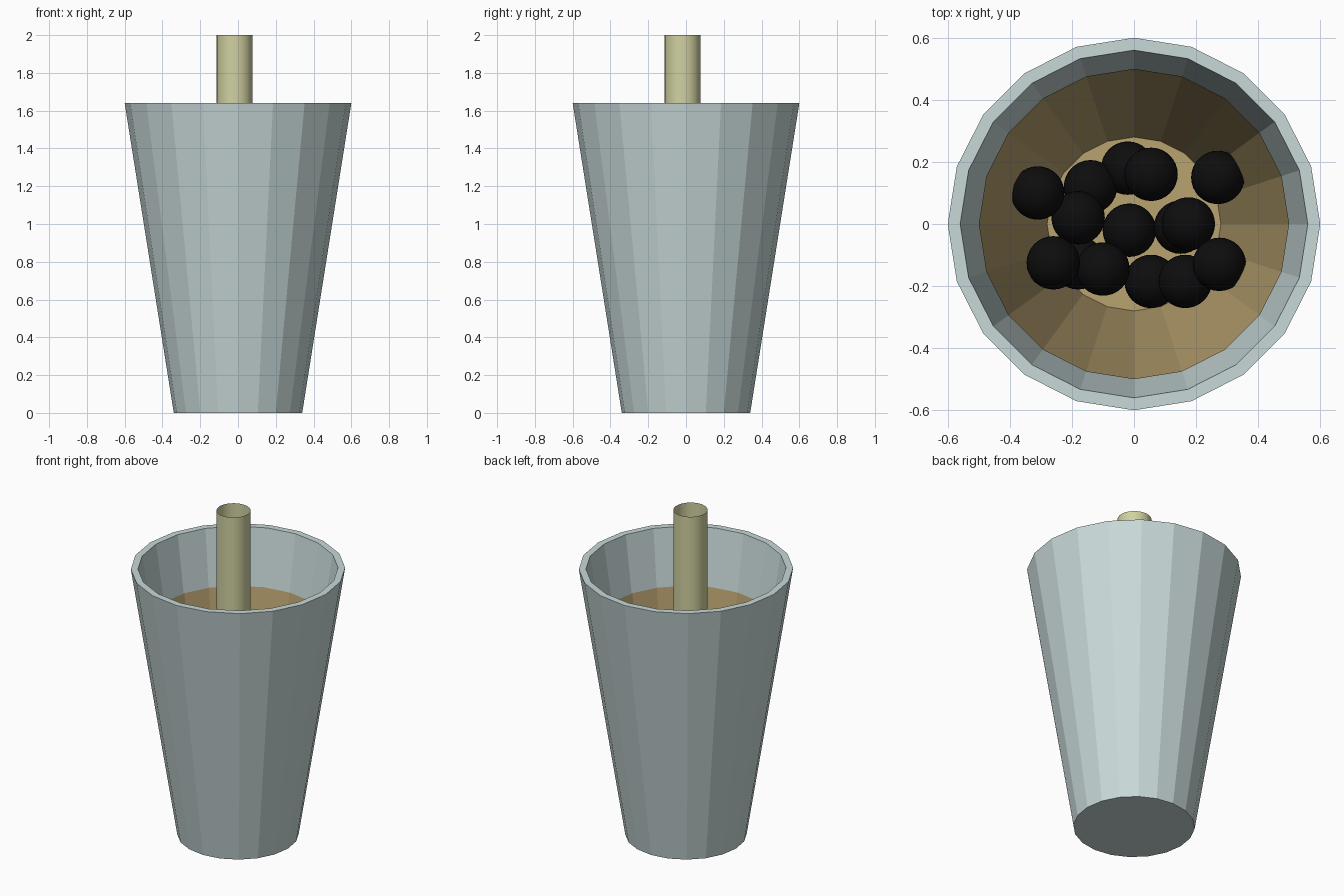
import bpy, bmesh, math

if "Cube" in bpy.data.objects:
    bpy.data.objects.remove(bpy.data.objects["Cube"])


def material(name, rgb):
    m = bpy.data.materials.new(name)
    m.diffuse_color = (*rgb, 1)
    m.use_nodes = True
    m.node_tree.nodes["Principled BSDF"].inputs["Base Color"].default_value = m.diffuse_color
    return m


def lathe(name, profile, sides, mat, cap_start=False, cap_end=False, loc=(0, 0, 0), smooth=False):
    """Spin (radius, z) points round the z axis."""
    bm = bmesh.new()
    rings = [[bm.verts.new((r * math.cos(2 * math.pi * i / sides),
                            r * math.sin(2 * math.pi * i / sides), z))
              for i in range(sides)] for r, z in profile]
    for a, b in zip(rings, rings[1:]):
        for i in range(sides):
            j = (i + 1) % sides
            bm.faces.new((a[i], a[j], b[j], b[i]))
    if cap_start:
        bm.faces.new(rings[0][::-1])
    if cap_end:
        bm.faces.new(rings[-1])
    for f in bm.faces:
        f.smooth = smooth
    me = bpy.data.meshes.new(name)
    bm.to_mesh(me)
    bm.free()
    ob = bpy.data.objects.new(name, me)
    ob.location = loc
    bpy.context.collection.objects.link(ob)
    me.materials.append(mat)
    return ob


glass = material("cup_glass", (0.58, 0.69, 0.69))
tea_mat = material("tea_brown", (0.48, 0.36, 0.16))
straw_mat = material("straw_yellow", (0.64, 0.64, 0.36))
pearl_mat = material("pearl_black", (0.004, 0.004, 0.004))

# Faceted tapered cup with wall thickness
lathe("cup", [(0.34, 0), (0.60, 1.64), (0.56, 1.64), (0.306, 0.04)], 20, glass, True, True)

# Tea, an open-topped liner inside the cup
lathe("tea", [(0.28, 0.05), (0.50, 1.30)], 20, tea_mat, True)

# Thin open straw
lathe("straw", [(0.095, 0.16), (0.095, 2.0)], 32, straw_mat, loc=(-0.018, -0.018, 0), smooth=True)

# Pearls
pearls = [(-.31, .10, .74), (-.14, .12, .30), (-.02, .18, .28), (.055, .16, .42),
          (.27, .15, .62), (-.18, .02, .46), (-.015, -.02, .16), (.15, -.01, .24),
          (.175, 0, .42), (-.26, -.125, .60), (-.18, -.125, .30), (-.10, -.145, .44),
          (.055, -.185, .26), (.165, -.185, .48), (.275, -.13, .42 + .2)]
pearl_mesh = None
for i, p in enumerate(pearls):
    if pearl_mesh is None:
        bm = bmesh.new()
        bmesh.ops.create_uvsphere(bm, u_segments=32, v_segments=16, radius=0.086)
        for f in bm.faces:
            f.smooth = True
        pearl_mesh = bpy.data.meshes.new("pearl")
        bm.to_mesh(pearl_mesh)
        bm.free()
        pearl_mesh.materials.append(pearl_mat)
    ob = bpy.data.objects.new(f"pearl_{i + 1}", pearl_mesh)
    ob.location = p
    bpy.context.collection.objects.link(ob)
